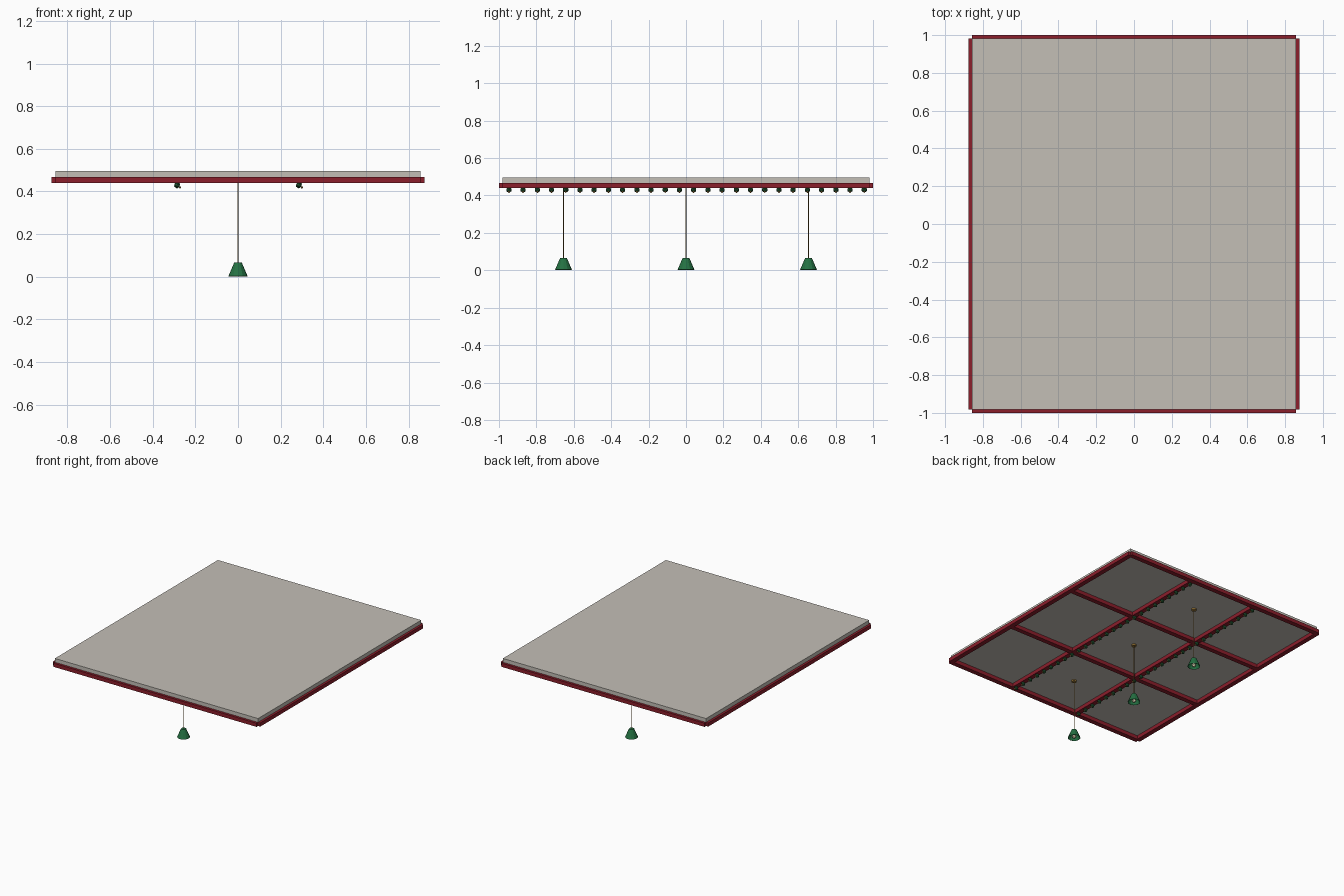
import bpy, bmesh
from mathutils import Matrix, Vector

cube = bpy.data.objects.get("Cube")
if cube:
    bpy.data.objects.remove(cube, do_unlink=True)


def material(name, rgb):
    m = bpy.data.materials.new(name)
    m.use_nodes = True
    m.diffuse_color = (*rgb, 1)
    m.node_tree.nodes["Principled BSDF"].inputs["Base Color"].default_value = (*rgb, 1)
    return m


PLASTER = material("warm grey plaster", (0.55, 0.52, 0.47))
RED = material("deep red paint", (0.26, 0.013, 0.024))
GREEN = material("enamel green", (0.018, 0.165, 0.055))
LEAF = material("garland green", (0.015, 0.09, 0.03))
BRASS = material("brass", (0.33, 0.19, 0.04))
BULB = material("warm white glass", (0.8, 0.72, 0.5))


def finish(name, bm, mat):
    mesh = bpy.data.meshes.new(name)
    bm.to_mesh(mesh)
    bm.free()
    mesh.materials.append(mat)
    obj = bpy.data.objects.new(name, mesh)
    bpy.context.collection.objects.link(obj)
    return obj


def box(name, lo, hi, mat):
    lo, hi = Vector(lo), Vector(hi)
    bm = bmesh.new()
    bmesh.ops.create_cube(bm, size=1, matrix=Matrix.Translation((lo + hi) / 2)
                          @ Matrix.Diagonal((*(hi - lo), 1)))
    return finish(name, bm, mat)


def tube(name, x, y, z0, z1, r0, r1, mat, sides=12, caps=True):
    bm = bmesh.new()
    bmesh.ops.create_cone(bm, segments=sides, radius1=r0, radius2=r1, depth=z1 - z0,
                          cap_ends=caps, matrix=Matrix.Translation((x, y, (z0 + z1) / 2)))
    return finish(name, bm, mat)


HX, HY = 0.857, 0.982           # half size of the ceiling panel
BOTTOM, UNDER, TOP = 0.44, 0.468, 0.497
W = 0.018                       # half width of a beam

# Ceiling panel
box("ceiling_panel", (-HX, -HY, UNDER), (HX, HY, TOP), PLASTER)

# Beams: border plus inner ones dividing the ceiling into nine bays
for i, t in enumerate((-1, -1 / 3, 1 / 3, 1)):
    x, y = HX * t, HY * t
    box(f"long_beam_{i}", (x - W, -HY, BOTTOM), (x + W, HY, UNDER), RED)
    box(f"cross_beam_{i}", (-HX, y - W, BOTTOM), (HX, y + W, UNDER), RED)

# Garlands of leaf tufts and berries under the two inner long beams
COUNT = 26
for side, x in (("right", -HX / 3), ("left", HX / 3)):
    tufts, berries = bmesh.new(), bmesh.new()
    for k in range(COUNT):
        y = -0.947 + k * 1.9 / (COUNT - 1)
        bmesh.ops.create_icosphere(tufts, subdivisions=1, radius=0.016,
                                   matrix=Matrix.Translation((x, y, 0.43)))
        bmesh.ops.create_icosphere(berries, subdivisions=1, radius=0.006,
                                   matrix=Matrix.Translation((x + 0.014, y, 0.419)))
    finish(f"{side}_garland_tufts", tufts, LEAF)
    finish(f"{side}_garland_berries", berries, BRASS)

# Pendant lamps down the middle bays
for i, y in enumerate((-0.655, 0, 0.655)):
    tube(f"lamp_canopy_{i}", 0, y, 0.457, UNDER, 0.018, 0.018, BRASS)
    tube(f"lamp_cord_{i}", 0, y, 0.06, 0.46, 0.002, 0.002, BRASS, 6)
    shade = tube(f"lamp_shade_{i}", 0, y, 0.003, 0.066, 0.045, 0.018, GREEN, 12, False)
    solid = shade.modifiers.new("thickness", "SOLIDIFY")
    solid.thickness = 0.002
    tube(f"lamp_shade_top_{i}", 0, y, 0.062, 0.066, 0.018, 0.018, GREEN)
    bulb = bmesh.new()
    bmesh.ops.create_icosphere(bulb, subdivisions=2, radius=0.014,
                               matrix=Matrix.Translation((0, y, 0.014)))
    finish(f"lamp_bulb_{i}", bulb, BULB)
